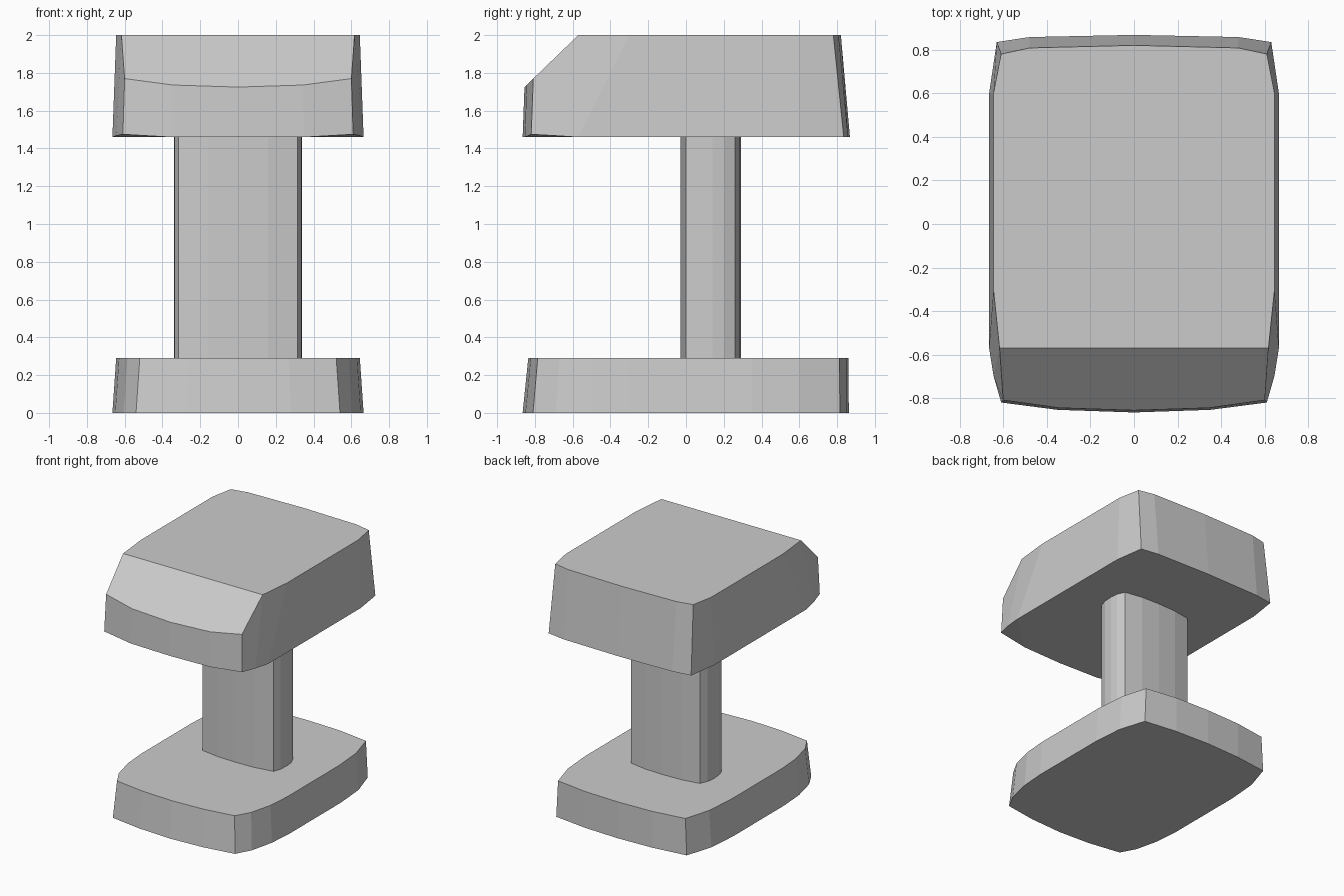
import bpy, bmesh
from mathutils import Vector

if "Cube" in bpy.data.objects:
    bpy.data.objects.remove(bpy.data.objects["Cube"])


def outline(half):
    """Mirror a right-hand half outline (front centre to back centre) into a loop."""
    return half + [(-x, y) for x, y in reversed(half[1:-1])]


def loft(name, low, high, z0, z1, cuts=()):
    """Join two matching outlines, cap them, then slice away planes."""
    low, high = outline(low), outline(high)
    n = len(low)
    bm = bmesh.new()
    a = [bm.verts.new((x, y, z0)) for x, y in low]
    b = [bm.verts.new((x, y, z1)) for x, y in high]
    bm.faces.new(a[::-1])
    bm.faces.new(b)
    for i in range(n):
        j = (i + 1) % n
        bm.faces.new((a[i], a[j], b[j], b[i]))
    for co, normal in cuts:
        res = bmesh.ops.bisect_plane(
            bm, geom=bm.verts[:] + bm.edges[:] + bm.faces[:], dist=1e-5,
            plane_co=co, plane_no=normal, clear_outer=True)
        edges = [e for e in res["geom_cut"] if isinstance(e, bmesh.types.BMEdge)]
        bmesh.ops.holes_fill(bm, edges=edges, sides=0)
    bmesh.ops.recalc_face_normals(bm, faces=bm.faces[:])
    me = bpy.data.meshes.new(name)
    bm.to_mesh(me)
    bm.free()
    ob = bpy.data.objects.new(name, me)
    bpy.context.collection.objects.link(ob)
    return ob


# Base slab with bowed sides
loft("base",
     [(0, -.865), (.28, -.85), (.54, -.81), (.605, -.69), (.65, -.5), (.665, -.3),
      (.665, .35), (.645, .6), (.577, .815), (.3, .85), (0, .862)],
     [(0, -.835), (.27, -.822), (.52, -.785), (.585, -.67), (.63, -.49), (.645, -.3),
      (.645, .35), (.625, .6), (.563, .812), (.3, .85), (0, .86)],
     0, .29)

# Upright neck
neck = [(0, -.03), (.16, -.025), (.315, 0), (.335, .06), (.34, .14), (.332, .2),
        (.305, .26), (.16, .284), (0, .29)]
loft("neck", neck, neck, .29, 1.46)

# Head block: sloped front top and slightly raised lower front corners
cuts = [(Vector((0, -.57, 2)), Vector((0, -.275, .285)))]
for s in (1, -1):
    p, q, r = (Vector(v) for v in ((s * .665, -.57, 1.46), (s * .61, -.82, 1.475),
                                   (s * .35, -.853, 1.46)))
    nrm = (q - p).cross(r - p)
    cuts.append((p, -nrm if nrm.z > 0 else nrm))
loft("head",
     [(0, -.865), (.35, -.853), (.61, -.82), (.645, -.7), (.665, -.57), (.665, .6),
      (.63, .835), (.48, .858), (0, .868)],
     [(0, -.845), (.34, -.835), (.593, -.80), (.617, -.57), (.645, -.3), (.645, .6),
      (.61, .78), (.48, .808), (0, .82)],
     1.46, 2, cuts)
